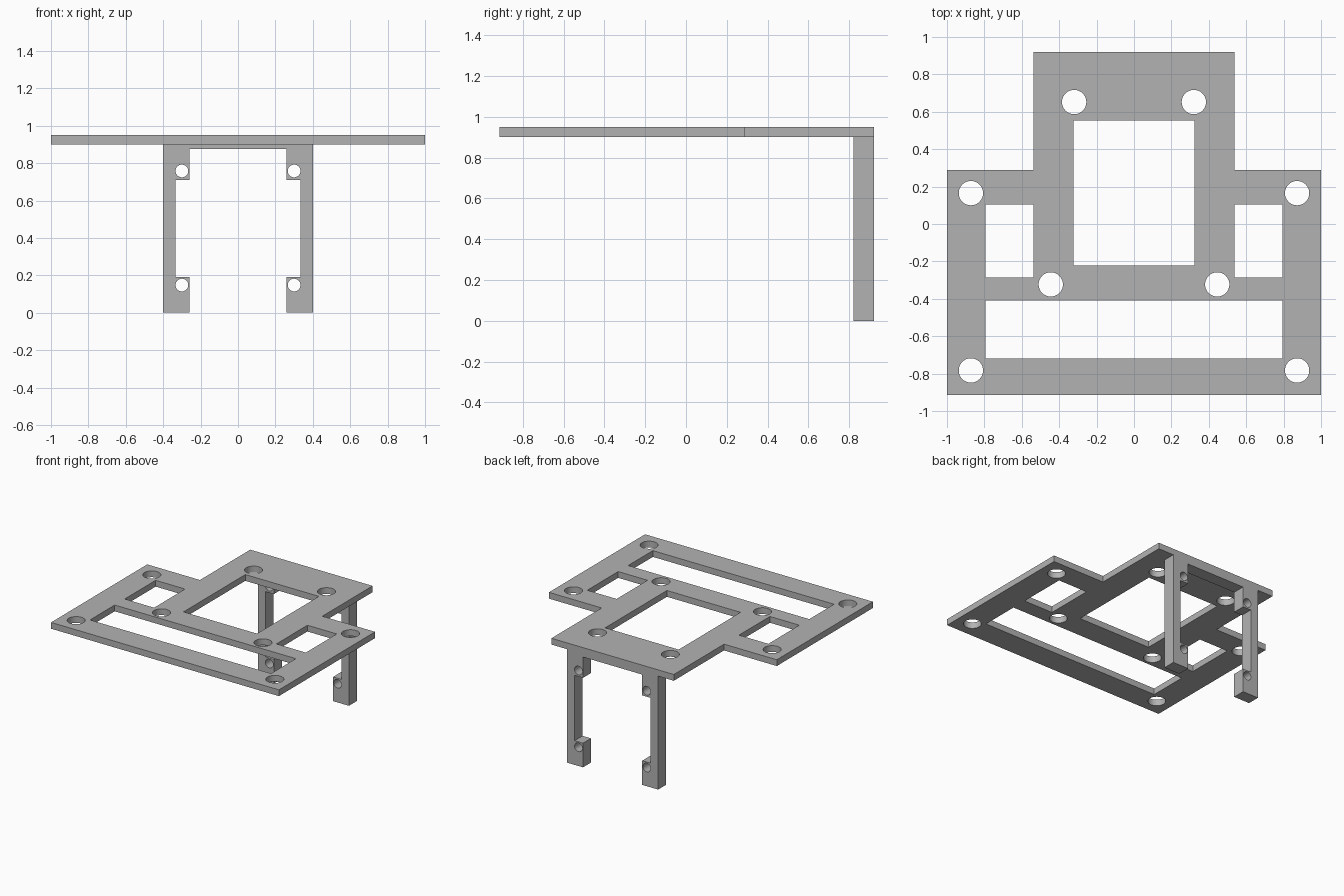
import bpy, bmesh, math
from mathutils import Matrix, Vector

cube = bpy.data.objects.get("Cube")
if cube:
    bpy.data.objects.remove(cube, do_unlink=True)

grey = bpy.data.materials.new("plain grey")
grey.use_nodes = True
grey.diffuse_color = (0.45, 0.45, 0.45, 1)
grey.node_tree.nodes["Principled BSDF"].inputs["Base Color"].default_value = grey.diffuse_color


def rect(x0, x1, y0, y1):
    return [(x0, y0), (x1, y0), (x1, y1), (x0, y1)]


def circle(x, y, r, n=48):
    return [(x + r * math.cos(2 * math.pi * i / n), y + r * math.sin(2 * math.pi * i / n))
            for i in range(n)]


def mirrored(half):
    """Close a right-hand outline with its mirror image."""
    return half + [(-x, y) for x, y in reversed(half)]


def sheet(name, loops, thickness, matrix):
    """Fill an outline with holes, then extrude it into a solid sheet."""
    bm = bmesh.new()
    edges = []
    for loop in loops:
        vs = [bm.verts.new((x, y, 0)) for x, y in loop]
        edges += [bm.edges.new((vs[i - 1], vs[i])) for i in range(len(vs))]
    bmesh.ops.triangle_fill(bm, use_beauty=True, edges=edges, normal=(0, 0, 1))
    top = bmesh.ops.extrude_face_region(bm, geom=bm.faces[:])["geom"]
    bmesh.ops.translate(bm, vec=Vector((0, 0, thickness)),
                        verts=[g for g in top if isinstance(g, bmesh.types.BMVert)])
    bmesh.ops.transform(bm, matrix=matrix, verts=bm.verts[:])
    bmesh.ops.recalc_face_normals(bm, faces=bm.faces[:])
    mesh = bpy.data.meshes.new(name)
    bm.to_mesh(mesh)
    bm.free()
    mesh.materials.append(grey)
    ob = bpy.data.objects.new(name, mesh)
    bpy.context.collection.objects.link(ob)
    bpy.ops.object.select_all(action="DESELECT")
    ob.select_set(True)
    bpy.context.view_layer.objects.active = ob
    bpy.ops.object.shade_smooth_by_angle(angle=math.radians(30))
    return ob


# Horizontal mounting plate with windows and screw holes
plate = [mirrored([(1, -0.915), (1, 0.29), (0.537, 0.29), (0.537, 0.92)]),
         rect(-0.323, 0.323, -0.222, 0.553),
         rect(-0.795, 0.795, -0.72, -0.41)]
for s in (-1, 1):
    plate.append(rect(s * 0.537, s * 0.795, -0.285, 0.103))
    for x, y in ((0.872, 0.165), (0.872, -0.783), (0.32, 0.652), (0.445, -0.323)):
        plate.append(circle(s * x, y, 0.065))
sheet("mounting_plate", plate, 0.05, Matrix.Translation((0, 0, 0.9)))

# Upright bracket: two legs with screw lugs, joined by a thin top bar
bracket = [mirrored([(0.4, 0.9), (0.4, 0), (0.26, 0), (0.26, 0.192), (0.333, 0.192),
                     (0.333, 0.71), (0.26, 0.71), (0.26, 0.875)])]
for s in (-1, 1):
    for z in (0.148, 0.758):
        bracket.append(circle(s * 0.3, z, 0.034))
sheet("rear_bracket", bracket, 0.1,
      Matrix.Translation((0, 0.92, 0)) @ Matrix.Rotation(math.pi / 2, 4, "X"))
